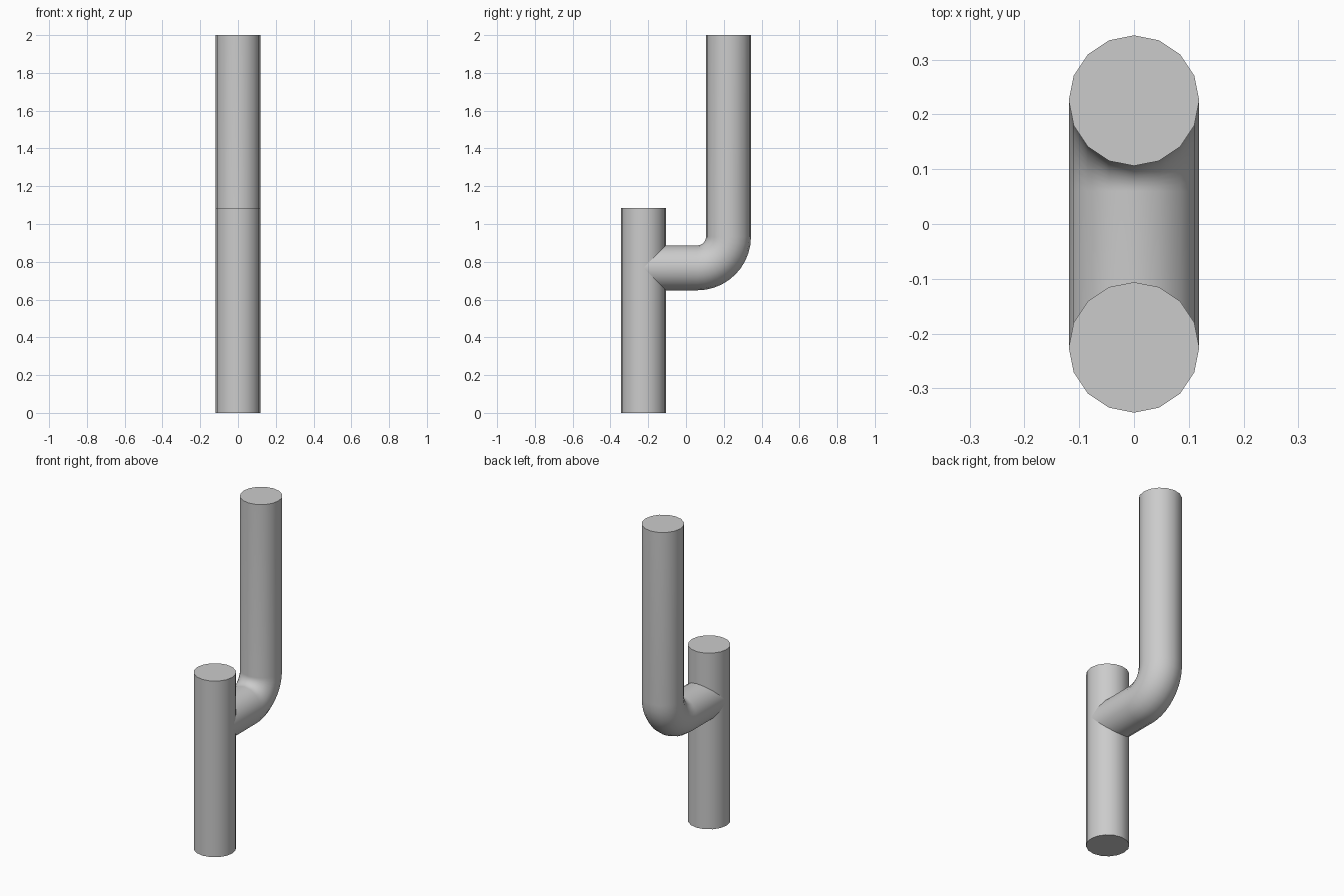
import bpy
import bmesh
from math import radians, pi, sin, cos
from mathutils import Vector

RADIUS, SIDES = 0.119, 16
POST_Y, RISER_Y = -0.225, 0.225
BRANCH_Z, BEND = 0.768, 0.165
BEND_STEPS = 10

cube = bpy.data.objects.get("Cube")
if cube:
    bpy.data.objects.remove(cube, do_unlink=True)

# Single grey finish
grey = bpy.data.materials.new("pipe grey")
grey.use_nodes = True
colour = (0.6, 0.6, 0.6, 1)
grey.diffuse_color = colour
grey.node_tree.nodes["Principled BSDF"].inputs["Base Color"].default_value = colour


def pipe(name, path):
    """Sweep a capped round section along (y, z, tilt) stations; tilt 0 runs along +y."""
    bm = bmesh.new()
    rings = []
    for y, z, tilt in path:
        across = Vector((0, -sin(tilt), cos(tilt)))
        ring = []
        for i in range(SIDES):
            a = 2 * pi * i / SIDES
            offset = Vector((cos(a), 0, 0)) + across * sin(a)
            ring.append(bm.verts.new(Vector((0, y, z)) + offset * RADIUS))
        rings.append(ring)
    for low, high in zip(rings, rings[1:]):
        for i in range(SIDES):
            j = (i + 1) % SIDES
            bm.faces.new((low[i], low[j], high[j], high[i]))
    bm.faces.new(rings[0])
    bm.faces.new(rings[-1])
    bmesh.ops.recalc_face_normals(bm, faces=bm.faces)
    mesh = bpy.data.meshes.new(name)
    bm.to_mesh(mesh)
    bm.free()
    mesh.materials.append(grey)
    obj = bpy.data.objects.new(name, mesh)
    bpy.context.collection.objects.link(obj)
    bpy.ops.object.select_all(action="DESELECT")
    obj.select_set(True)
    bpy.context.view_layer.objects.active = obj
    bpy.ops.object.shade_smooth_by_angle(angle=radians(35))
    return obj


# Straight front post
pipe("front_post", [(POST_Y, 0, pi / 2), (POST_Y, 1.085, pi / 2)])

# Branch leaving the post, bending up into the rear riser
bend = []
for k in range(BEND_STEPS + 1):
    t = pi / 2 * k / BEND_STEPS
    bend.append((RISER_Y - BEND + BEND * sin(t), BRANCH_Z + BEND - BEND * cos(t), t))
pipe("branch_and_riser", [(POST_Y, BRANCH_Z, 0)] + bend + [(RISER_Y, 2, pi / 2)])
